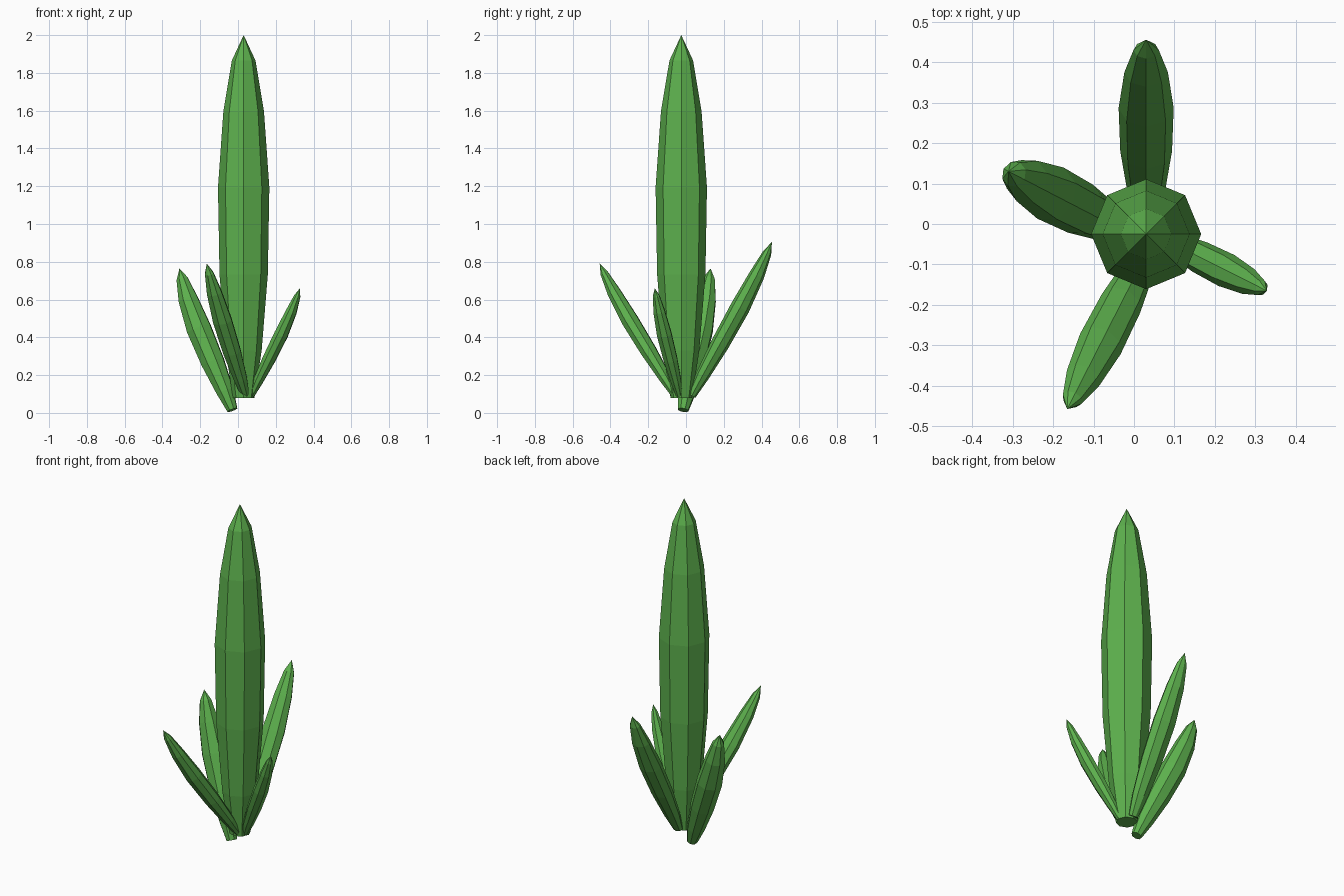
import bpy, bmesh, math
from mathutils import Vector

if "Cube" in bpy.data.objects:
    bpy.data.objects.remove(bpy.data.objects["Cube"])

green = bpy.data.materials.new("leaf_green")
green.diffuse_color = (0.11, 0.44, 0.075, 1)
green.use_nodes = True
green.node_tree.nodes["Principled BSDF"].inputs["Base Color"].default_value = green.diffuse_color

SIDES = 8
# (fraction along length, fraction of radius)
PROFILE = [(0, 0.42), (0.13, 0.70), (0.34, 0.94), (0.58, 1.0), (0.79, 0.79), (0.93, 0.46)]


def spear(name, base, tip, width, thick, bend=0.0):
    """Eight-sided pointed spear from base to tip, bowed outward by bend."""
    base, tip = Vector(base), Vector(tip)
    axis = (tip - base).normalized()
    lean = Vector((axis.x, axis.y, 0))
    out = lean.normalized() if lean.length > 1e-4 else Vector((1, 0, 0))
    side = Vector((0, 0, 1)).cross(out)
    normal = side.cross(axis)

    bm = bmesh.new()
    rings = []
    for t, r in PROFILE:
        centre = base.lerp(tip, t) + normal * bend * 4 * t * t * (1 - t)
        ring = []
        for i in range(SIDES):
            a = math.tau * i / SIDES
            ring.append(bm.verts.new(centre + normal * (math.cos(a) * r * thick)
                                     + side * (math.sin(a) * r * width)))
        rings.append(ring)
    apex = bm.verts.new(tip)
    bm.faces.new(rings[0][::-1])
    for i in range(SIDES):
        j = (i + 1) % SIDES
        for low, high in zip(rings, rings[1:]):
            bm.faces.new((low[i], low[j], high[j], high[i]))
        bm.faces.new((rings[-1][i], rings[-1][j], apex))
    bmesh.ops.recalc_face_normals(bm, faces=bm.faces)

    mesh = bpy.data.meshes.new(name)
    bm.to_mesh(mesh)
    bm.free()
    mesh.materials.append(green)
    obj = bpy.data.objects.new(name, mesh)
    bpy.context.collection.objects.link(obj)


# Tall central stem
spear("main_stem", (0.03, -0.025, 0.08), (0.03, -0.025, 2.0), 0.136, 0.136)

# Four leaning side shoots
spear("back_shoot", (0.03, 0.03, 0.09), (0.03, 0.455, 0.905), 0.068, 0.052, 0.02)
spear("front_shoot", (0.04, -0.055, 0.09), (-0.165, -0.457, 0.79), 0.056, 0.046, 0.02)
spear("left_shoot", (-0.03, -0.015, 0.015), (-0.31, 0.13, 0.765), 0.071, 0.069, 0.03)
spear("right_shoot", (0.07, -0.035, 0.09), (0.328, -0.165, 0.66), 0.043, 0.038, 0.02)
